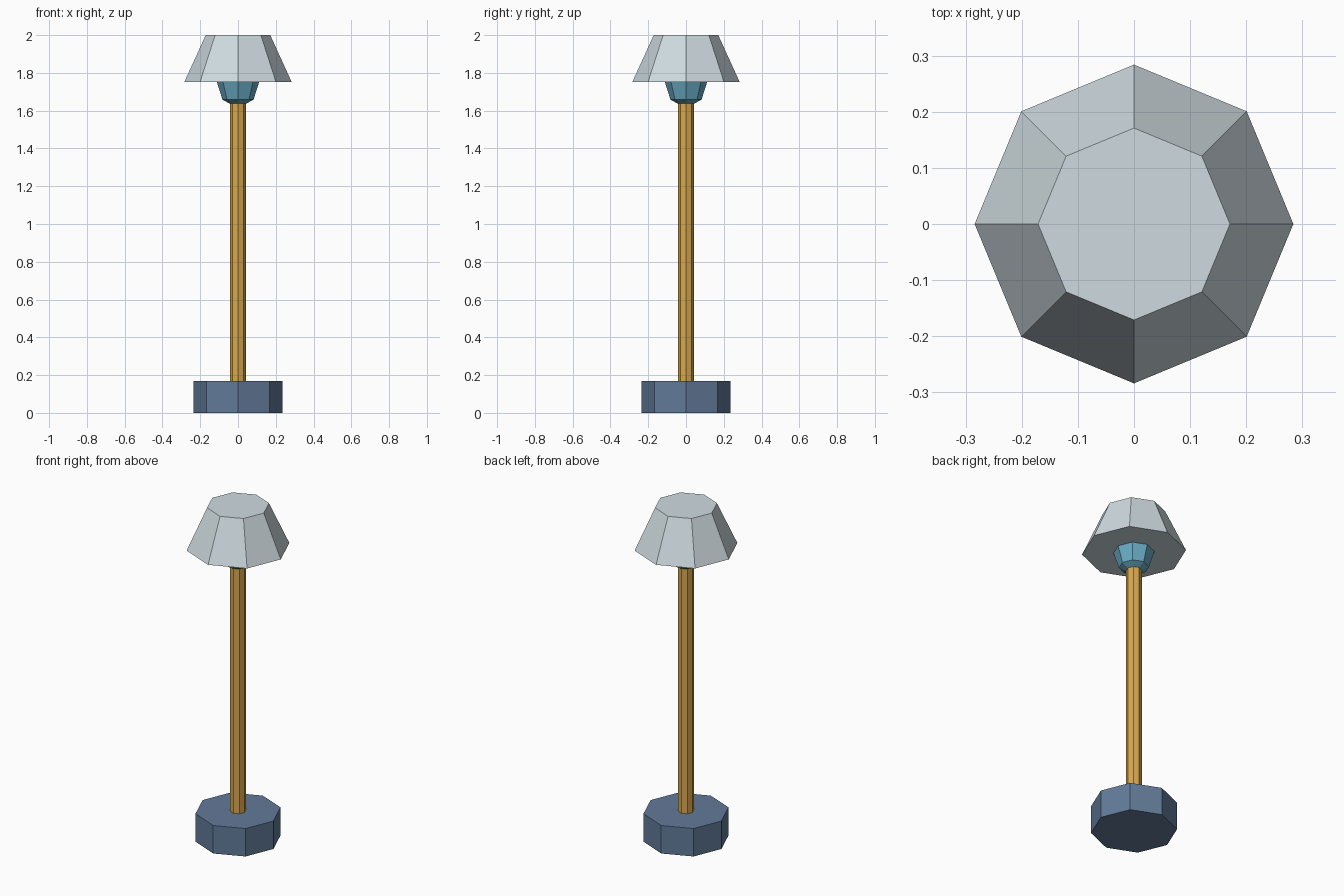
import bpy
import bmesh
from math import cos, sin, tau

cube = bpy.data.objects.get("Cube")
if cube:
    bpy.data.objects.remove(cube, do_unlink=True)

SIDES = 8


def linear(c):
    c /= 255
    return c / 12.92 if c <= 0.04045 else ((c + 0.055) / 1.055) ** 2.4


def material(name, rgb):
    colour = (*[linear(c) for c in rgb], 1)
    mat = bpy.data.materials.new(name)
    mat.use_nodes = True
    mat.diffuse_color = colour
    bsdf = mat.node_tree.nodes["Principled BSDF"]
    bsdf.inputs["Base Color"].default_value = colour
    bsdf.inputs["Roughness"].default_value = 0.8
    return mat


def turned(name, profile, mat):
    """Closed, flat-shaded octagonal solid from (radius, height) rings."""
    bm = bmesh.new()
    rings = [[bm.verts.new((r * cos(tau * i / SIDES), r * sin(tau * i / SIDES), z))
              for i in range(SIDES)] for r, z in profile]
    for low, high in zip(rings, rings[1:]):
        for i in range(SIDES):
            j = (i + 1) % SIDES
            bm.faces.new((low[i], low[j], high[j], high[i]))
    bm.faces.new(rings[0][::-1])
    bm.faces.new(rings[-1])
    mesh = bpy.data.meshes.new(name)
    bm.to_mesh(mesh)
    bm.free()
    mesh.materials.append(mat)
    obj = bpy.data.objects.new(name, mesh)
    bpy.context.collection.objects.link(obj)
    return obj


slate = material("slate blue", (98, 122, 152))
brass = material("warm brass", (218, 168, 78))
teal = material("teal glass", (106, 172, 196))
pale = material("pale grey", (207, 219, 224))

# Weighted foot and pole
turned("base", [(0.235, 0), (0.235, 0.168)], slate)
turned("pole", [(0.043, 0.168), (0.043, 1.645)], brass)

# Bulb under the shade, tapering down to the pole
turned("bulb", [(0.045, 1.638), (0.082, 1.658), (0.113, 1.755), (0.113, 1.78)], teal)

# Solid tapered lampshade
turned("lampshade", [(0.284, 1.752), (0.171, 2)], pale)
